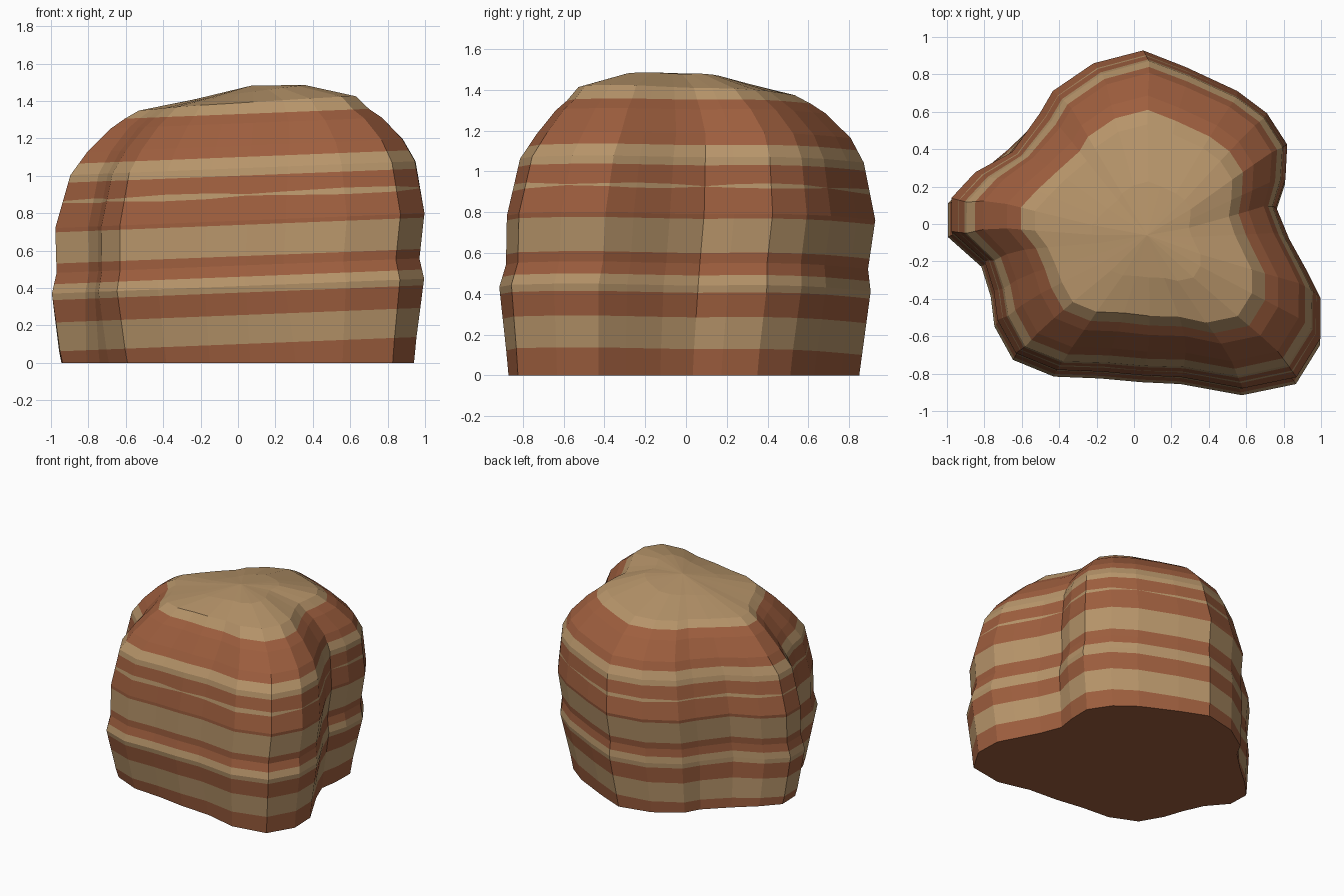
import bpy
import bmesh
import math
from mathutils import Vector

default_cube = bpy.data.objects.get("Cube")
if default_cube:
    bpy.data.objects.remove(default_cube, do_unlink=True)


def make_material(name, colour):
    material = bpy.data.materials.new(name)
    material.diffuse_color = colour
    material.use_nodes = True
    shader = material.node_tree.nodes["Principled BSDF"]
    shader.inputs["Base Color"].default_value = colour
    return material


red_rock = make_material("red sandstone", (0.34, 0.112, 0.048, 1))
tan_rock = make_material("tan sandstone", (0.47, 0.297, 0.143, 1))

# Widest outline of the rock, seen from above
OUTLINE = [Vector(point) for point in (
    (.04, .92), (.27, .83), (.55, .7), (.71, .58), (.82, .41), (.81, .22),
    (.76, .07), (.83, -.1), (.93, -.28), (1, -.42), (1, -.64), (.87, -.85),
    (.58, -.91), (.25, -.85), (.04, -.84), (-.18, -.82), (-.43, -.81),
    (-.65, -.72), (-.75, -.54), (-.77, -.38), (-.82, -.22), (-1, -.06),
    (-1, .12), (-.87, .26), (-.67, .37), (-.52, .58), (-.45, .7), (-.23, .85),
)]
count = len(OUTLINE)


def filled_point(index):
    """Average with the neighbours, but only where that fills a gully."""
    nearby = [OUTLINE[(index + step) % count] for step in range(-2, 3)]
    average = sum(nearby, Vector((0, 0))) / len(nearby)
    own = OUTLINE[index]
    if average.length < own.length:
        return own
    # The gully on the left side stays sharper than the others
    return own.lerp(average, .3 if own.x > .6 else 1)


FILLED = [filled_point(i) for i in range(count)]

# Vertical profile: height, outline scale, x shift, y shift, gully fill, skew
PROFILE = [
    (0, .93, -.01, -.005, 1, .035), (.41, .995, 0, -.01, 0, 0),
    (.52, .97, 0, 0, 0, 0), (.76, .987, .01, .02, 0, 0),
    (1.04, .925, .03, .02, .3, -.015), (1.16, .845, .04, .03, .6, -.01),
    (1.28, .725, .045, .02, 1, 0), (1.38, .58, .05, 0, 1.3, 0),
]

# Heights where the strata change between red and tan, starting with red
STRATA = [.1, .255, .375, .46, .57, .737, 1.0, 1.1, 1.33]
SEAM = .897


def profile_at(height):
    """Blend the two profile rows around a height."""
    for low, high in zip(PROFILE, PROFILE[1:]):
        if height <= high[0]:
            blend = (height - low[0]) / (high[0] - low[0])
            return [a + (b - a) * blend for a, b in zip(low[1:], high[1:])]


def rock_point(index, height):
    scale, shift_x, shift_y, fill, skew = profile_at(height)
    flat = OUTLINE[index].lerp(FILLED[index], fill) * scale
    x = flat.x - skew * flat.y + shift_x
    y = flat.y - skew * flat.x + shift_y
    if height == 0:
        return Vector((x, y, 0))
    if height == PROFILE[-1][0]:
        return Vector((x, y, height + .06 * x - .02 * y))
    return Vector((x, y, height + .04 * x))


def seam_half_height(index):
    """Thin seam that swells and pinches out around the rock."""
    thickest = .018 if OUTLINE[index].y < -.5 else .013
    return max(.0005, thickest * abs(math.cos(index * .8)))


def is_tan(height):
    return sum(height > limit for limit in STRATA) % 2 == 1


mesh = bpy.data.meshes.new("layered_rock")
mesh.materials.append(red_rock)
mesh.materials.append(tan_rock)
bm = bmesh.new()

# Rings at each profile break and strata edge, plus both edges of the seam
levels = [(row[0], 0) for row in PROFILE] + [(edge, 0) for edge in STRATA]
levels += [(SEAM, -1), (SEAM, 1)]
levels.sort()
rings = []
for height, side in levels:
    rings.append([
        bm.verts.new(rock_point(i, height + side * seam_half_height(i)))
        for i in range(count)
    ])


def bridge(lower, upper, tan):
    for i in range(count):
        j = (i + 1) % count
        face = bm.faces.new((lower[j], lower[i], upper[i], upper[j]))
        face.material_index = int(tan)


# Banded sides
for k in range(len(levels) - 1):
    middle = (levels[k][0] + levels[k + 1][0]) / 2
    in_seam = levels[k][1] == -1
    bridge(rings[k], rings[k + 1], in_seam or is_tan(middle))

# Sloping cap: an inner ring, then a fan to the summit
inner = []
for vert in rings[-1]:
    x, y = vert.co.x * .5 + .04, vert.co.y * .5 - .04
    inner.append(bm.verts.new((x, y, 1.44 + .13 * x)))
bridge(rings[-1], inner, True)
summit = bm.verts.new((.07, -.06, 1.482))
for i in range(count):
    face = bm.faces.new((inner[(i + 1) % count], inner[i], summit))
    face.material_index = 1

# Flat underside
bm.faces.new(rings[0])

bmesh.ops.recalc_face_normals(bm, faces=bm.faces[:])
bm.to_mesh(mesh)
bm.free()
rock = bpy.data.objects.new("layered_rock", mesh)
bpy.context.collection.objects.link(rock)
